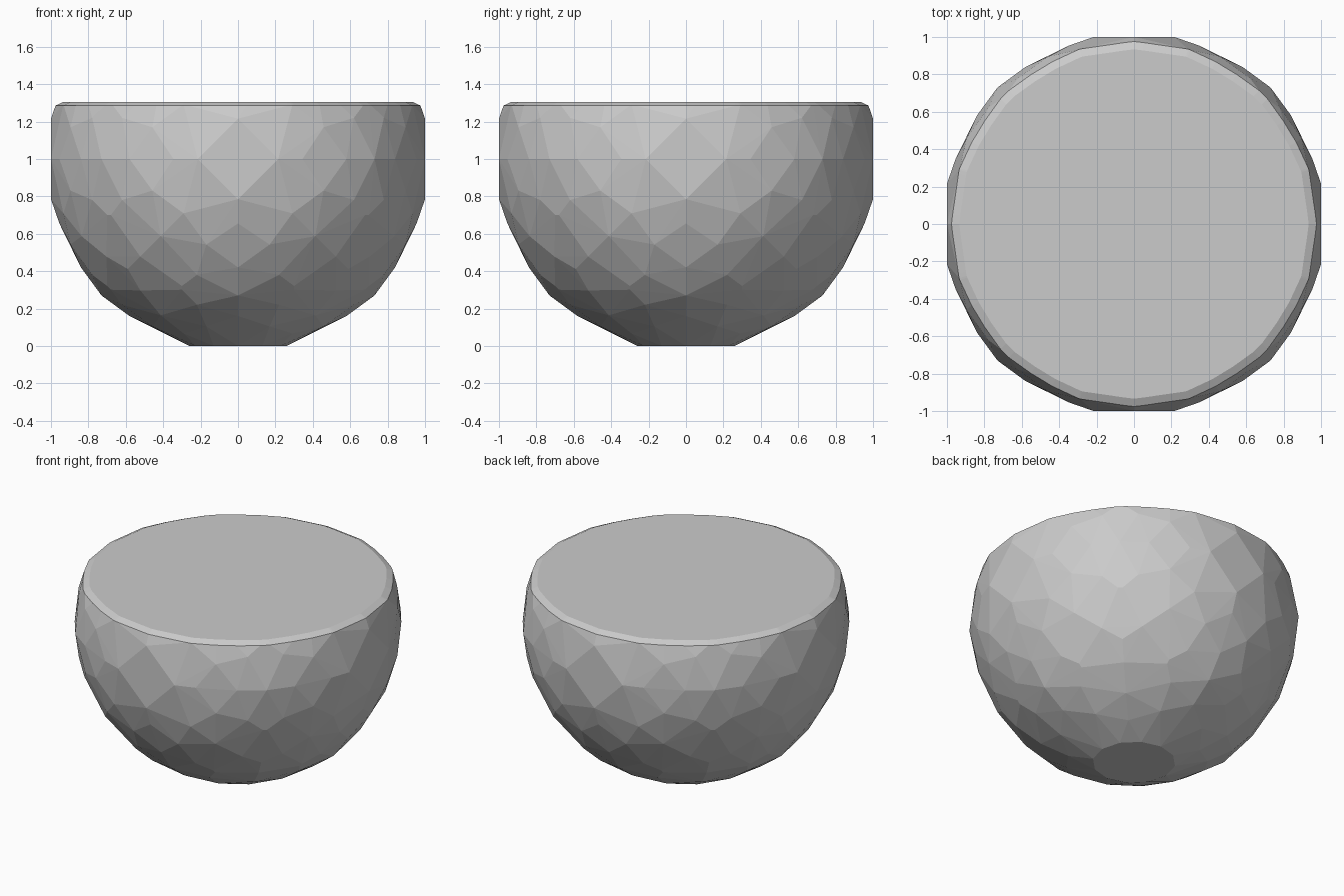
import bpy, bmesh, math
from itertools import permutations, product
from mathutils import Vector

if "Cube" in bpy.data.objects:
    bpy.data.objects.remove(bpy.data.objects["Cube"])

CENTRE_Z, RIM_Z, TOP_Z, R = 1.0, 1.285, 1.305, 1.02

# Seed points; each is mirrored and axis-swapped over the whole sphere
outline = [(1, .215, 0), (.955, .345, 0), (.84, .58, 0), (.73, .73, 0)]
facets = [(.93, .29, .29), (.83, .41, .41), (.7, .52, .52), (.58, .58, .58),
          (.9, .46, .17), (.78, .62, .22), (.7, .68, .3)]
points = set()
for p in outline + [tuple(Vector(f).normalized() * R) for f in facets]:
    for q in permutations(p):
        for s in product((1, -1), repeat=3):
            points.add(tuple(round(a * b, 4) + 0.0 for a, b in zip(q, s)))

# Flat foot, slightly wider than the other flats
for i in range(12):
    a = math.tau * i / 12
    points.add((.26 * math.cos(a), .26 * math.sin(a), -1.0))

# Faceted ball as a convex hull
bm = bmesh.new()
for x, y, z in sorted(points):
    bm.verts.new((x, y, z + CENTRE_Z))
hull = bmesh.ops.convex_hull(bm, input=bm.verts[:])
loose = {g for g in hull["geom_interior"] + hull["geom_unused"]
         if isinstance(g, bmesh.types.BMVert)}
bmesh.ops.delete(bm, geom=list(loose), context='VERTS')

# Slice off the top
bmesh.ops.bisect_plane(bm, geom=bm.verts[:] + bm.edges[:] + bm.faces[:],
                       plane_co=(0, 0, RIM_Z), plane_no=(0, 0, 1), clear_outer=True)

# Narrow bevelled rim and flat top
rim = [e for e in bm.edges if e.is_boundary]
ring = bmesh.ops.extrude_edge_only(bm, edges=rim)["geom"]
for v in (g for g in ring if isinstance(g, bmesh.types.BMVert)):
    v.co = (v.co.x * .957, v.co.y * .957, TOP_Z)
top = [g for g in ring if isinstance(g, bmesh.types.BMEdge)]
bmesh.ops.holes_fill(bm, edges=top, sides=0)
bmesh.ops.dissolve_limit(bm, angle_limit=math.radians(.5),
                         verts=bm.verts[:], edges=bm.edges[:])
bmesh.ops.recalc_face_normals(bm, faces=bm.faces[:])

mesh = bpy.data.meshes.new("faceted_bowl")
bm.to_mesh(mesh)
bm.free()
bpy.context.collection.objects.link(bpy.data.objects.new("faceted_bowl", mesh))
